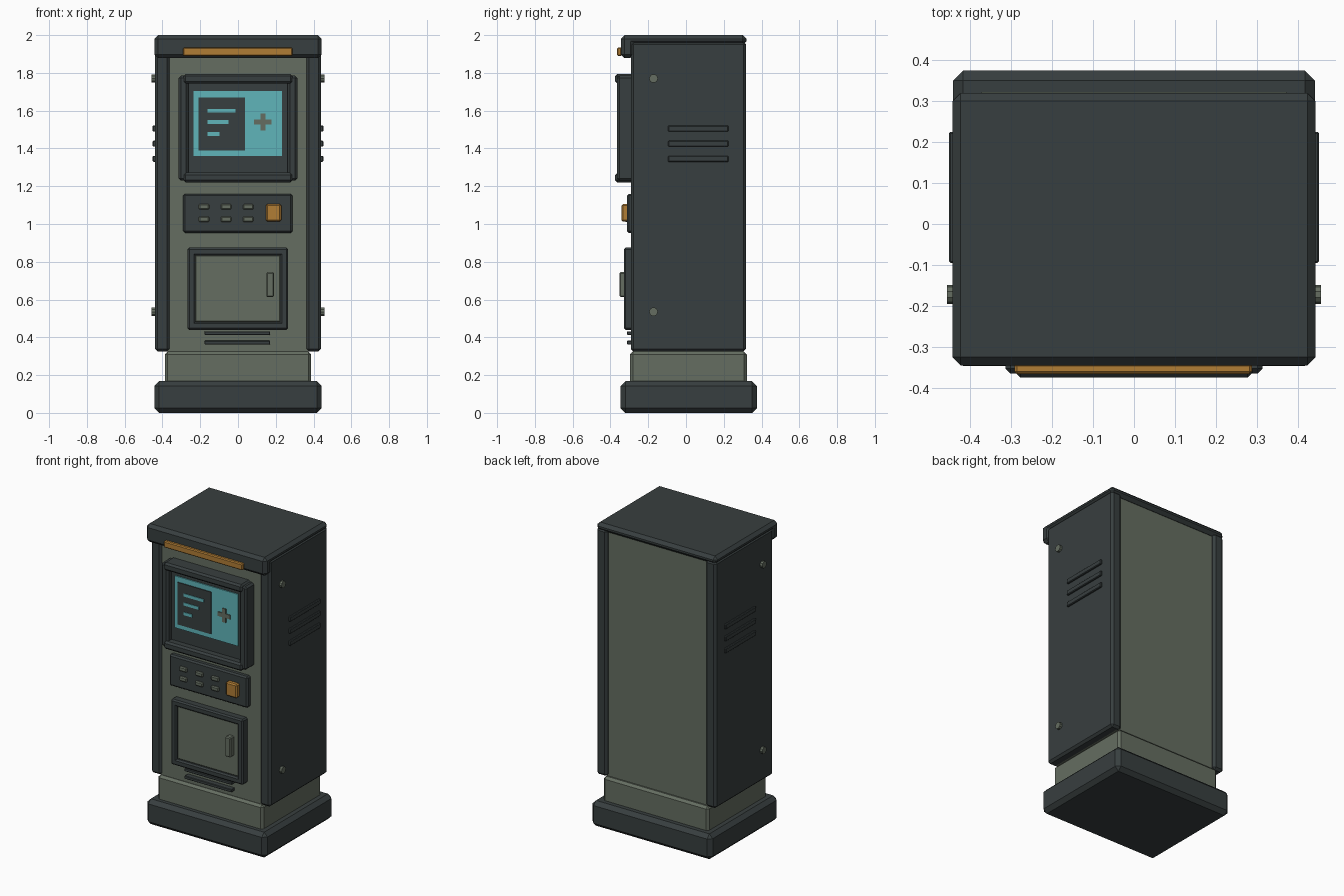
import bpy, bmesh, math
from mathutils import Matrix

if "Cube" in bpy.data.objects:
    bpy.data.objects.remove(bpy.data.objects["Cube"])


def material(name, rgb):
    m = bpy.data.materials.new(name)
    m.diffuse_color = (*rgb, 1)
    m.use_nodes = True
    m.node_tree.nodes["Principled BSDF"].inputs["Base Color"].default_value = m.diffuse_color
    return m


DARK = material("charcoal", (0.039, 0.049, 0.050))
GREEN = material("grey_green", (0.130, 0.155, 0.120))
TEAL = material("teal", (0.115, 0.46, 0.49))
ORANGE = material("amber", (0.44, 0.205, 0.035))


def finish(name, bm, mat, bevel=0):
    bmesh.ops.recalc_face_normals(bm, faces=bm.faces)
    if bevel:
        bmesh.ops.bevel(bm, geom=bm.edges[:], offset=bevel, segments=1,
                        profile=0.5, affect='EDGES')
    me = bpy.data.meshes.new(name)
    bm.to_mesh(me)
    bm.free()
    me.materials.append(mat)
    ob = bpy.data.objects.new(name, me)
    bpy.context.collection.objects.link(ob)
    return ob


def box(name, x, y, z, mat, bevel=0):
    """Box from (min, max) ranges, chamfered on all edges."""
    bm = bmesh.new()
    bmesh.ops.create_cube(bm, size=1)
    for v in bm.verts:
        for i, (a, b) in enumerate((x, y, z)):
            v.co[i] = a if v.co[i] < 0 else b
    return finish(name, bm, mat, bevel)


def extrude(name, pts, axis, start, end, mat, bevel=0):
    """Extrude a closed profile along x (pts = y, z) or y (pts = x, z)."""
    bm = bmesh.new()
    vs = [bm.verts.new((start, a, b) if axis == 'x' else (a, start, b)) for a, b in pts]
    f = bm.faces.new(vs)
    r = bmesh.ops.extrude_face_region(bm, geom=[f])
    d = end - start
    bmesh.ops.translate(bm, vec=(d, 0, 0) if axis == 'x' else (0, d, 0),
                        verts=[g for g in r['geom'] if isinstance(g, bmesh.types.BMVert)])
    return finish(name, bm, mat, bevel)


def frame(name, x, z, w, y, mat, bevel, step=0.0):
    """Four bars around an opening; step shortens and raises the horizontal bars."""
    for n, a in (("left", x[0]), ("right", x[1] - w)):
        box(f"{name}_{n}", (a, a + w), (y[0] + step, y[1]), (z[0] + step, z[1] - step), mat, bevel)
    for n, a in (("bottom", z[0]), ("top", z[1] - w)):
        box(f"{name}_{n}", (x[0] + 2.5 * step, x[1] - 2.5 * step), y, (a, a + w), mat, bevel)


# Base, plinth and cabinet core
box("base", (-0.442, 0.442), (-0.346, 0.375), (0, 0.168), DARK, 0.025)
box("plinth", (-0.387, 0.387), (-0.296, 0.322), (0.14, 0.325), GREEN, 0.015)
box("cabinet_core", (-0.385, 0.385), (-0.278, 0.297), (0.325, 1.96), GREEN)

# Side panels, vents and bolts, mirrored left and right
for s, side in ((-1, "left"), (1, "right")):
    box(f"side_panel_{side}", sorted((s * 0.363, s * 0.44)), (-0.292, 0.318),
        (0.325, 1.965), DARK, 0.014)
    for i in range(3):
        zc = 1.505 - i * 0.08
        box(f"side_vent_{side}_{i}", sorted((s * 0.43, s * 0.452)), (-0.095, 0.225),
            (zc - 0.016, zc + 0.016), DARK, 0.004)
    for i, zc in enumerate((0.535, 1.77)):
        bm = bmesh.new()
        bmesh.ops.create_cone(bm, cap_ends=True, segments=10, radius1=0.023, radius2=0.023,
                              depth=0.03, matrix=Matrix.Translation((s * 0.442, -0.172, zc))
                              @ Matrix.Rotation(math.pi / 2, 4, 'Y'))
        finish(f"side_bolt_{side}_{i}", bm, GREEN)

# Cap with a front lip, and its light bar
extrude("top_cap", [(-0.345, 1.878), (-0.275, 1.878), (-0.275, 1.948), (0.32, 1.948),
                    (0.32, 2.0), (-0.345, 2.0)], 'x', -0.443, 0.443, DARK, 0.02)
box("light_bar", (-0.292, 0.288), (-0.366, -0.34), (1.89, 1.934), ORANGE, 0.006)

# Display: frame, recessed backing, screen and its graphics
frame("display_frame", (-0.314, 0.314), (1.22, 1.795), 0.052, (-0.375, -0.27), DARK, 0.012, 0.01)
box("display_backing", (-0.28, 0.28), (-0.325, -0.27), (1.24, 1.77), DARK)
box("screen", (-0.235, 0.232), (-0.332, -0.32), (1.36, 1.705), TEAL)
box("screen_window", (-0.208, 0.037), (-0.338, -0.33), (1.39, 1.67), DARK)
for i, (xe, zc) in enumerate(((-0.013, 1.60), (-0.05, 1.54), (-0.098, 1.476))):
    box(f"screen_line_{i}", (-0.162, xe), (-0.342, -0.336), (zc - 0.01, zc + 0.01), TEAL)
a, b = 0.014, 0.046
quarter = [(a, b), (a, a), (b, a)]
cross = []
for k in range(4):
    c, s = round(math.cos(k * math.pi / 2)), round(math.sin(k * math.pi / 2))
    cross += [(0.132 + c * u - s * v, 1.54 + s * u + c * v) for u, v in reversed(quarter)]
extrude("screen_cross", cross, 'y', -0.338, -0.33, GREEN)

# Control panel with six keys and one amber button
box("control_panel", (-0.29, 0.288), (-0.312, -0.27), (0.952, 1.16), DARK, 0.01)
for i in range(3):
    for j in range(2):
        xc, zc = -0.18 + i * 0.117, 1.025 + j * 0.066
        box(f"key_{i}_{j}", (xc - 0.028, xc + 0.028), (-0.325, -0.305),
            (zc - 0.015, zc + 0.015), GREEN, 0.006)
box("amber_button", (0.147, 0.229), (-0.342, -0.305), (1.013, 1.105), ORANGE, 0.008)

# Service door with frame and handle
frame("door_frame", (-0.267, 0.265), (0.44, 0.875), 0.042, (-0.328, -0.27), DARK, 0.009)
box("door", (-0.235, 0.233), (-0.314, -0.27), (0.475, 0.842), GREEN, 0.012)
box("door_handle", (0.15, 0.19), (-0.352, -0.305), (0.613, 0.745), GREEN, 0.006)

# Slots below the door
for i, zc in enumerate((0.372, 0.422)):
    box(f"lower_slot_{i}", (-0.177, 0.17), (-0.312, -0.27), (zc - 0.01, zc + 0.01), DARK, 0.003)
